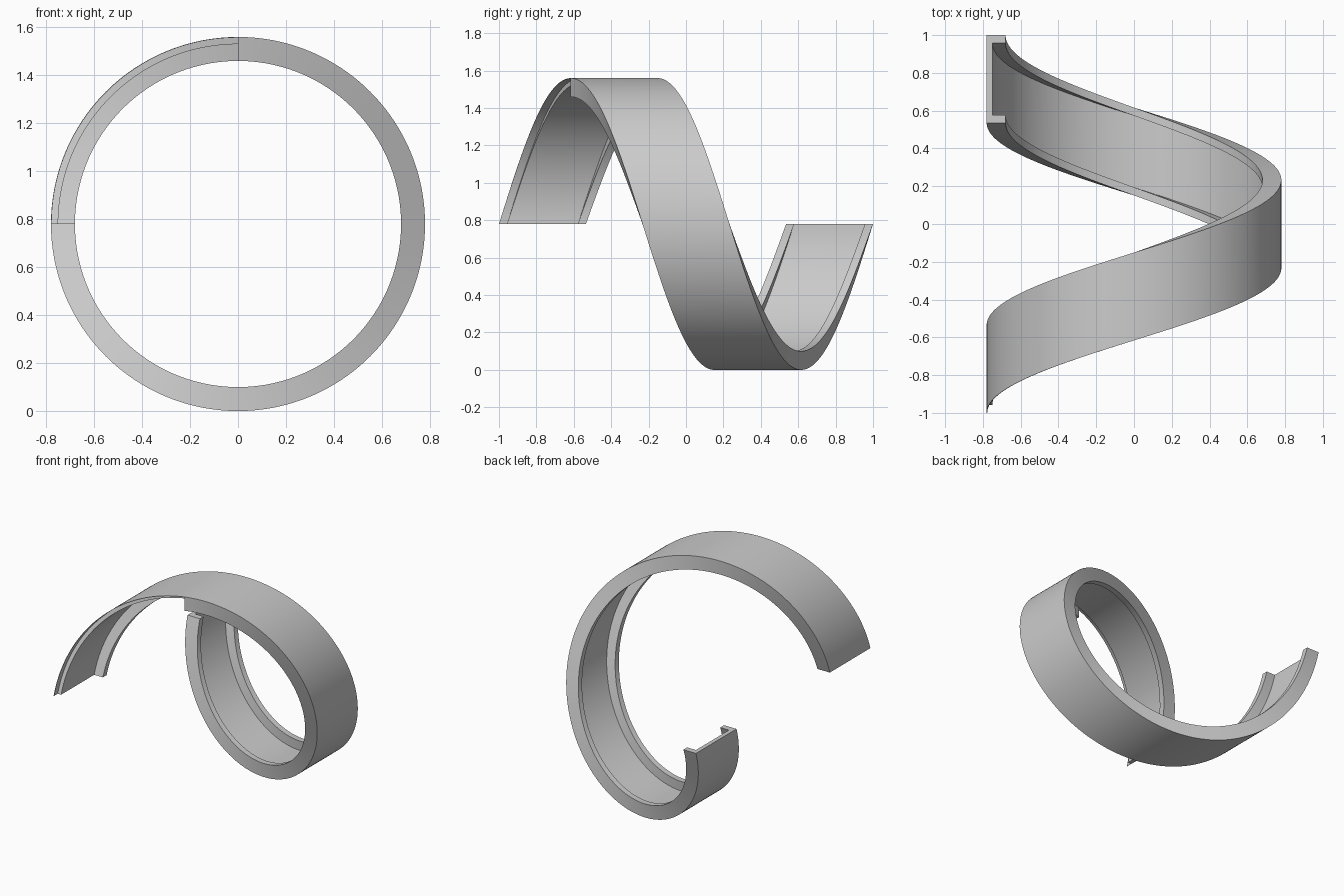
import bpy, bmesh, math

if "Cube" in bpy.data.objects:
    bpy.data.objects.remove(bpy.data.objects["Cube"], do_unlink=True)

# Dimensions
OUTER, WEB, INNER = 0.78, 0.75, 0.68   # radii of skin, channel floor, flange lips
SKIN = 0.777                           # inside of the thin lip on the first quarter
HALF, FLANGE = 0.2325, 0.043           # half band width, flange thickness
RISE = 1.535                           # travel along y in one turn
STEPS = 192                            # segments in the turn


def channel(front_radius):
    """C-shaped section as (offset along y, radius)."""
    h, f = HALF, FLANGE
    return [(-h, OUTER), (h, OUTER), (h, INNER), (h - f, INNER),
            (h - f, WEB), (f - h, WEB), (f - h, front_radius), (-h, front_radius)]


def add_ring(bm, step, section):
    t = step / STEPS
    a = t * math.tau
    return [bm.verts.new((-r * math.cos(a), RISE * (t - 0.5) + y, OUTER + r * math.sin(a)))
            for y, r in section]


def bridge(bm, a, b, sides):
    n = len(a)
    for k in sides:
        bm.faces.new((a[k], a[(k + 1) % n], b[(k + 1) % n], b[k]))


# Helical channel: front flange is cut away over the first quarter turn
bm = bmesh.new()
quarter = STEPS // 4
thin, full = channel(SKIN), channel(INNER)
first = [add_ring(bm, i, thin) for i in range(quarter + 1)]
rest = [add_ring(bm, i, full) for i in range(quarter, STEPS + 1)]
for part in (first, rest):
    for a, b in zip(part, part[1:]):
        bridge(bm, a, b, range(len(thin)))

# End faces and the flange step
bm.faces.new(first[0])
bm.faces.new(rest[-1])
bridge(bm, first[-1], rest[0], [6])
bmesh.ops.remove_doubles(bm, verts=bm.verts, dist=0.0001)
bmesh.ops.recalc_face_normals(bm, faces=bm.faces)

mesh = bpy.data.meshes.new("helical_channel")
bm.to_mesh(mesh)
bm.free()
band = bpy.data.objects.new("helical_channel", mesh)
bpy.context.collection.objects.link(band)

# Grey material
grey = bpy.data.materials.new("grey")
grey.use_nodes = True
colour = (0.6, 0.6, 0.6, 1)
grey.diffuse_color = colour
grey.node_tree.nodes["Principled BSDF"].inputs["Base Color"].default_value = colour
mesh.materials.append(grey)

# Smooth shading with sharp edges
bpy.ops.object.select_all(action="DESELECT")
band.select_set(True)
bpy.context.view_layer.objects.active = band
bpy.ops.object.shade_smooth_by_angle(angle=math.radians(30))
